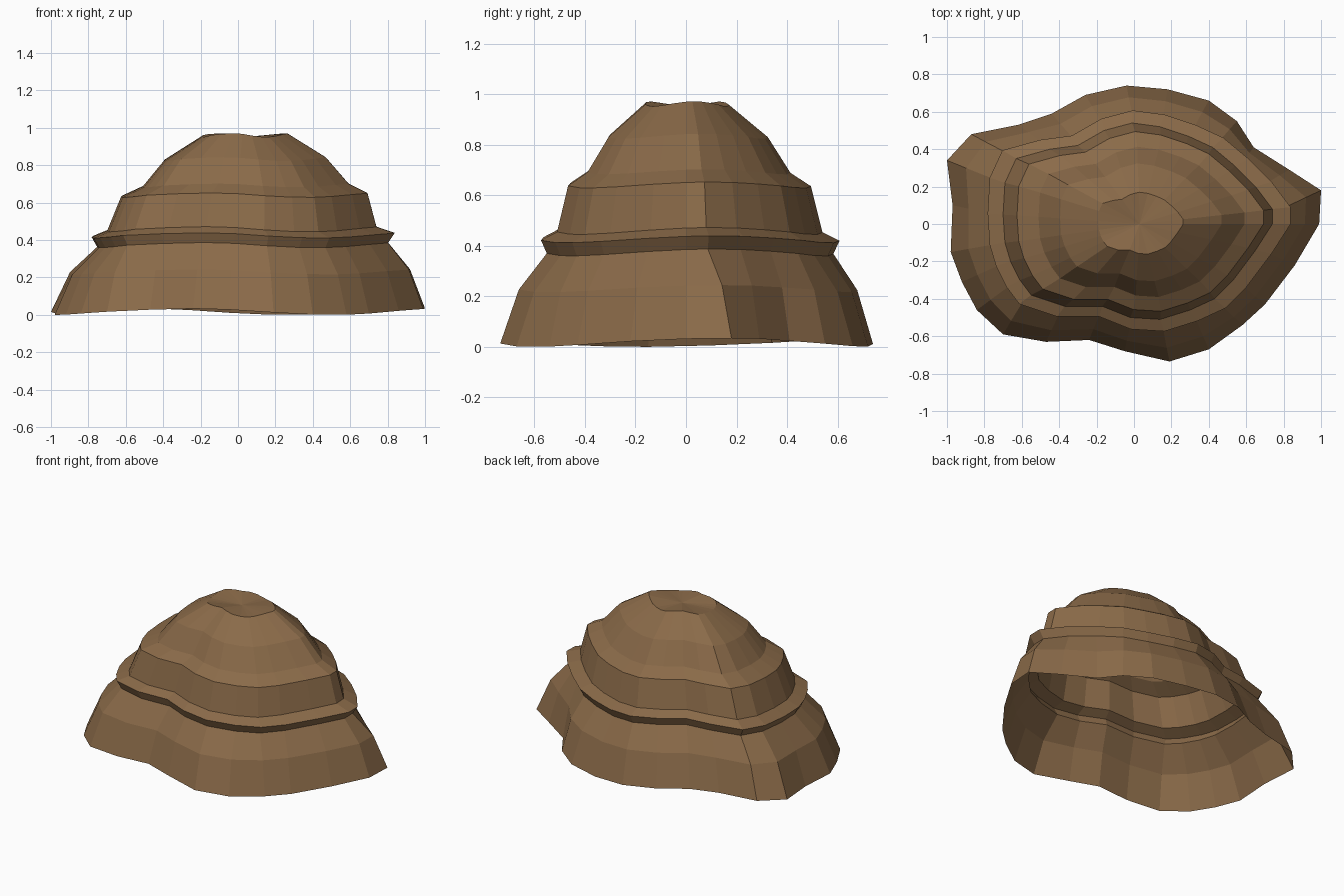
import bpy, bmesh, math

# Outline of the foot and of the middle ledge, clockwise from the right-hand tip
FOOT = [(1.0, .18), (.99, 0), (.86, -.22), (.70, -.43), (.58, -.54), (.40, -.67), (.19, -.735),
        (-.05, -.68), (-.24, -.62), (-.47, -.63), (-.70, -.59), (-.84, -.46), (-.92, -.31),
        (-.98, -.15), (-.97, .10), (-1.0, .34), (-.87, .48), (-.62, .53), (-.44, .59),
        (-.26, .69), (-.04, .74), (.18, .72), (.40, .66), (.55, .55), (.64, .41), (.83, .29)]
LEDGE = [(.74, .08), (.74, 0), (.65, -.14), (.53, -.30), (.43, -.40), (.30, -.46), (.14, -.51),
         (-.02, -.50), (-.17, -.44), (-.37, -.44), (-.55, -.38), (-.61, -.30), (-.66, -.20),
         (-.69, -.10), (-.70, .05), (-.69, .22), (-.63, .35), (-.45, .40), (-.30, .42),
         (-.16, .50), (-.01, .54), (.14, .52), (.29, .47), (.42, .41), (.54, .31), (.65, .20)]

# Each ring: blend from foot to ledge outline, ledge scale, x shift, height, wave height
RINGS = [(0.0, 1.00, 0.000, 0.017, 0.017),   # foot
         (0.4, 1.08, 0.000, 0.230, 0.014),   # flare
         (1.0, 1.08, 0.003, 0.373, 0.014),   # under the lip
         (1.0, 1.125, 0.005, 0.425, 0.014),  # lip edge
         (1.0, 1.00, 0.000, 0.458, 0.014),   # back of the ledge
         (1.0, 0.915, 0.015, 0.640, 0.012),  # shoulder
         (1.0, 0.765, 0.025, 0.692, 0.010),  # foot of the dome
         (1.0, 0.600, 0.025, 0.833, 0.010),  # dome
         (1.0, 0.315, 0.030, 0.961, 0.010)]  # rim of the summit

soil = bpy.data.materials.new("earth brown")
soil.diffuse_color = (0.255, 0.145, 0.066, 1)

# Loft the rings into an open-bottomed shell
bm = bmesh.new()
n = len(FOOT)
loops = []
for t, s, dx, z, amp in RINGS:
    loop = []
    for (fx, fy), (lx, ly) in zip(FOOT, LEDGE):
        wave = amp * math.cos(3 * (math.atan2(fy, fx) - math.radians(10)))
        loop.append(bm.verts.new((fx + (lx * s - fx) * t + dx,
                                  fy + (ly * s - fy) * t, z + wave)))
    loops.append(loop)
for a, b in zip(loops, loops[1:]):
    for i in range(n):
        j = (i + 1) % n
        bm.faces.new((a[j], a[i], b[i], b[j]))

# Shallow dished summit
centre = bm.verts.new((0.03, 0, 0.95))
for i in range(n):
    bm.faces.new((loops[-1][(i + 1) % n], loops[-1][i], centre))

bmesh.ops.recalc_face_normals(bm, faces=bm.faces)
if sum(f.normal.z * f.calc_area() for f in bm.faces) < 0:
    bmesh.ops.reverse_faces(bm, faces=bm.faces)
mesh = bpy.data.meshes.new("terraced_mound")
bm.to_mesh(mesh)
bm.free()
mesh.materials.append(soil)
bpy.context.collection.objects.link(bpy.data.objects.new("terraced_mound", mesh))
